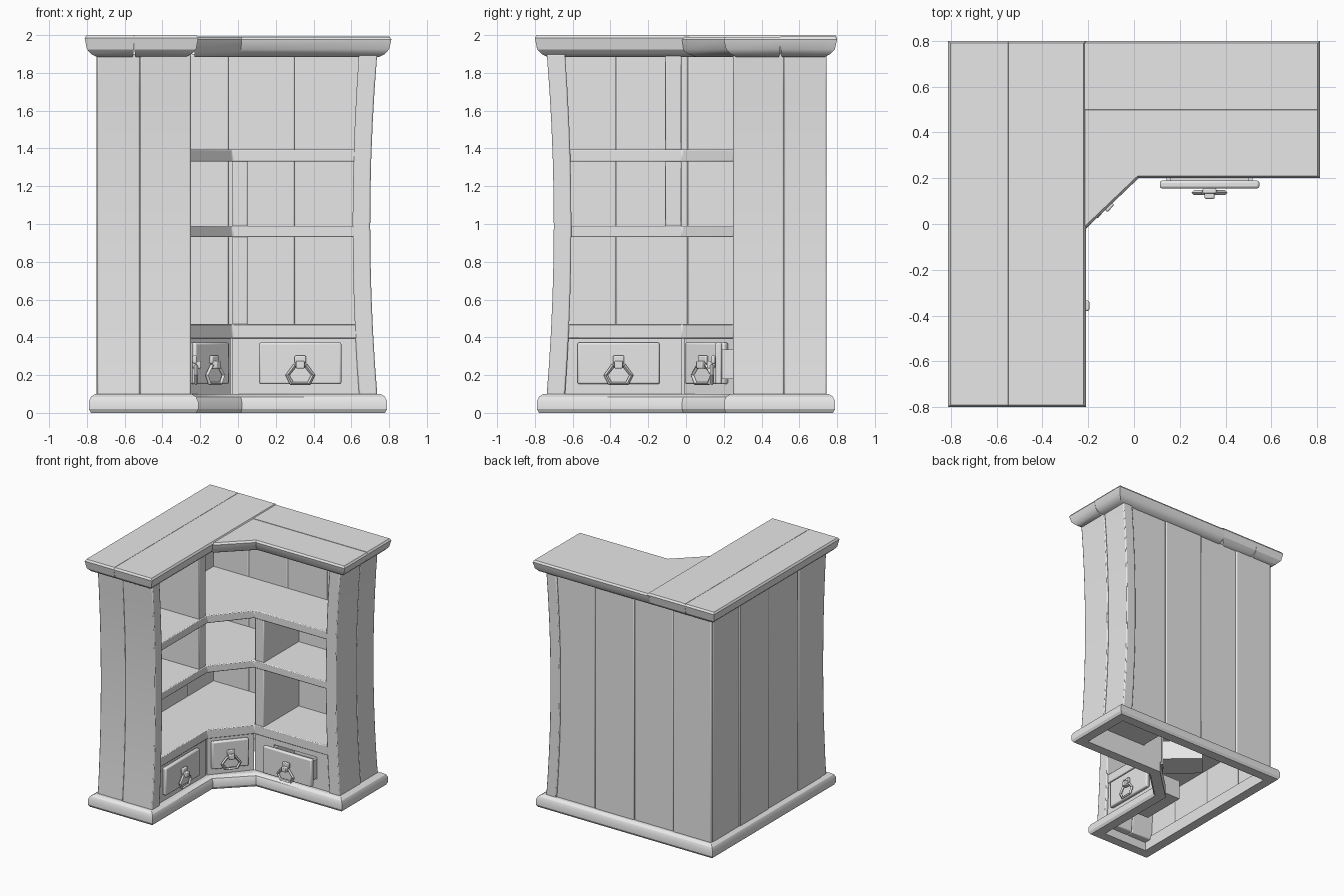
import bpy, bmesh, math
from mathutils import Matrix, Vector

cube = bpy.data.objects.get("Cube")
if cube:
    bpy.data.objects.remove(cube, do_unlink=True)

GREY = (0.8, 0.8, 0.8, 1)
mat = bpy.data.materials.new("plain_grey")
mat.use_nodes = True
mat.diffuse_color = GREY
mat.node_tree.nodes["Principled BSDF"].inputs["Base Color"].default_value = GREY
parts = []
ID = Matrix.Identity(4)
# swaps the two wings across the corner diagonal
SWAP = Matrix(((0, -1, 0, 0), (-1, 0, 0, 0), (0, 0, 1, 0), (0, 0, 0, 1)))


def finish(name, bm, bevel=0.0, m=ID):
    bm.transform(m)
    bmesh.ops.recalc_face_normals(bm, faces=bm.faces)
    me = bpy.data.meshes.new(name)
    bm.to_mesh(me)
    bm.free()
    me.materials.append(mat)
    ob = bpy.data.objects.new(name, me)
    bpy.context.collection.objects.link(ob)
    if bevel:
        mod = ob.modifiers.new("bevel", 'BEVEL')
        mod.width = bevel
        mod.segments = 2
    parts.append(ob)
    return ob


def box(name, lo, hi, bevel=0.006, m=ID):
    bm = bmesh.new()
    bmesh.ops.create_cube(bm, size=1)
    for v in bm.verts:
        v.co = Vector([a + (b - a) * (c + 0.5) for a, b, c in zip(lo, hi, v.co)])
    return finish(name, bm, bevel, m)


def inset(poly, dists):
    """Move every edge of a counter-clockwise outline inwards by its own distance."""
    lines = []
    for i, p in enumerate(poly):
        a, b = Vector(p), Vector(poly[(i + 1) % len(poly)])
        d = (b - a).normalized()
        lines.append((a + Vector((-d.y, d.x)) * dists[i], d))
    out = []
    for i, (a, d) in enumerate(lines):
        pa, pd = lines[i - 1]
        t = (a - pa).cross(d) / pd.cross(d)
        out.append(pa + pd * t)
    return out


def loft(name, poly, levels, ring=False, weights=None, bevel=0.0):
    """Stack inset copies of an outline; ring closes the profile into a frame."""
    weights = weights or [1] * len(poly)
    bm = bmesh.new()
    loops = [[bm.verts.new((p.x, p.y, z)) for p in inset(poly, [w * d for w in weights])]
             for z, d in levels]
    n = len(poly)
    for k in range(len(loops) if ring else len(loops) - 1):
        a, b = loops[k], loops[(k + 1) % len(loops)]
        for i in range(n):
            j = (i + 1) % n
            bm.faces.new((a[i], a[j], b[j], b[i]))
    if not ring:
        bm.faces.new(loops[0])
        bm.faces.new(loops[-1])
    return finish(name, bm, bevel)


# base moulding, an open L-shaped frame
base = [(-.79, -.79), (-.21, -.79), (-.21, -.02), (.02, .2), (.79, .2), (.79, .79), (-.79, .79)]
loft("base_frame", base,
     [(0, .09), (0, .012), (.02, 0), (.06, 0), (.085, .012), (.1, .035), (.1, .09)], ring=True)

# top planks, tapered underneath on the exposed edges
S = 0.12
top_planks = [
    ("top_outer_side_plank", [(-.812, -.8), (-.55, -.8), (-.55, .8), (-.812, .8)], [1, S, 1, 1], 2.0),
    ("top_inner_side_plank", [(-.55, -.8), (-.21, -.8), (-.21, .8), (-.55, .8)], [1, 1, 1, S], 2.0),
    ("top_rear_plank", [(-.23, .5), (.812, .5), (.812, .8), (-.23, .8)], [S, 1, 1, 0], 1.993),
    ("top_front_plank", [(-.23, -.038), (.02, .2), (.812, .2), (.812, .5), (-.23, .5)],
     [1, 1, 1, S, 0], 1.991),
]
for name, poly, weights, top in top_planks:
    loft(name, poly, [(1.885, .065), (1.9, .035), (1.925, .012), (top - .015, 0), (top, .01)],
         weights=weights)

# wall planks
for k, (a, b) in enumerate(zip((-.74, -.40, -.05, .30), (-.40, -.05, .30, .66))):
    o = .005 * (k % 2)
    box("back_plank", (a, .705, .05), (b, .738 - o, 1.9), .008)
for k, (a, b) in enumerate(zip((-.66, -.37, .01, .38), (-.37, .01, .38, .72))):
    o = .005 * (k % 2)
    box("side_plank", (-.75 + o, a, .05), (-.712, b, 1.9), .008)


# bowed end boards, two to each wing
def end_board(name, y0, y1, shift, m):
    bm = bmesh.new()
    rows = []
    for k in range(11):
        z = .07 + 1.83 * k / 10
        bow = .037 * ((z - 1.0) / .9) ** 2
        x0, x1 = .607 + bow * .9, .70 + bow + shift
        rows.append([bm.verts.new(c) for c in
                     ((x0, y0, z), (x1, y0, z), (x1, y1, z), (x0, y1, z))])
    for a, b in zip(rows, rows[1:]):
        for i in range(4):
            j = (i + 1) % 4
            bm.faces.new((a[i], a[j], b[j], b[i]))
    bm.faces.new(rows[0])
    bm.faces.new(rows[-1])
    finish(name, bm, .008, m)


for wing, m in (("rear_wing", ID), ("side_wing", SWAP)):
    end_board(wing + "_end_front_board", .25, .52, 0, m)
    end_board(wing + "_end_rear_board", .52, .745, -.006, m)

# shelves
shelf = [(-.72, -.645), (-.262, -.645), (-.262, -.02), (-.03, .252),
         (.645, .252), (.645, .715), (-.72, .715)]
for z0, z1 in ((.395, .47), (.93, .99), (1.33, 1.395)):
    loft("shelf", shelf, [(z0, 0), (z1, 0)], bevel=.006)

# upright dividers
for z0, z1 in ((.465, .935), (.985, 1.335)):
    box("rear_wing_divider", (-.03, .258, z0), (.05, .715, z1))
for z0, z1 in ((.985, 1.335), (1.39, 1.9)):
    box("side_wing_divider", (-.72, -.11, z0), (-.268, -.025, z1))


# drawer bays: surrounding panel, drawer front, tray and ring pull
def drawer_bay(name, loc, angle, x0, x1, width, pull):
    m = Matrix.Translation((*loc, 0)) @ Matrix.Rotation(angle, 4, 'Z')
    h = width / 2
    w = h - .025
    for lo, hi in (((x0, .09), (x1, .175)), ((x0, .35), (x1, .4)),
                   ((x0, .175), (-w, .35)), ((w, .175), (x1, .35))):
        box(name + "_panel", (lo[0], .012, lo[1]), (hi[0], .037, hi[1]), 0, m)
    f = -pull
    box(name + "_drawer_front", (-h, f - .035, .152), (h, f, .373), .01, m)
    t = .02
    w -= .004
    back = f + .32
    box(name + "_tray_floor", (-w, f - .01, .18), (w, back, .2), 0, m)
    box(name + "_tray_back", (-w, back - t, .18), (w, back, .335), 0, m)
    for s in (-w, w - t):
        box(name + "_tray_side", (s, f - .01, .18), (s + t, back, .335), 0, m)
    # pull mount and clasp
    y = f - .035
    box(name + "_pull_mount", (-.022, y - .045, .235), (.022, y, .275), .006, m)
    box(name + "_pull_clasp", (-.03, y - .022, .262), (.03, y, .303), .006, m)
    # five-sided ring
    bm = bmesh.new()
    ring = [(-.03, .25), (-.068, .2), (-.045, .155), (.045, .155), (.068, .2), (.03, .25)]
    ring = [Vector((p[0], p[1])) for p in reversed(ring)]
    sizes = ((.011, 0), (0, -.011), (-.011, 0), (0, .011))
    mid = Vector((0, .2))
    loops = []
    for p in ring:
        d = (p - mid).normalized()
        loops.append([bm.verts.new((p.x + d.x * r, y - .018 + q, p.y + d.y * r))
                      for r, q in sizes])
    for i, b in enumerate(loops):
        a = loops[i - 1]
        for k in range(4):
            n = (k + 1) % 4
            bm.faces.new((a[k], a[n], b[n], b[k]))
    finish(name + "_pull_ring", bm, 0, m)


drawer_bay("rear_wing", (.33, .25), 0, -.36, .31, .435, .06)
drawer_bay("side_wing", (-.26, -.357), math.radians(90), -.28, .337, .435, -.015)
drawer_bay("corner", (-.15, .11), math.radians(49.6), -.17, .185, .28, -.015)

# smooth shading with sharp edges kept
bpy.ops.object.select_all(action='DESELECT')
for ob in parts:
    ob.select_set(True)
bpy.context.view_layer.objects.active = parts[0]
bpy.ops.object.shade_smooth_by_angle(angle=math.radians(30))
